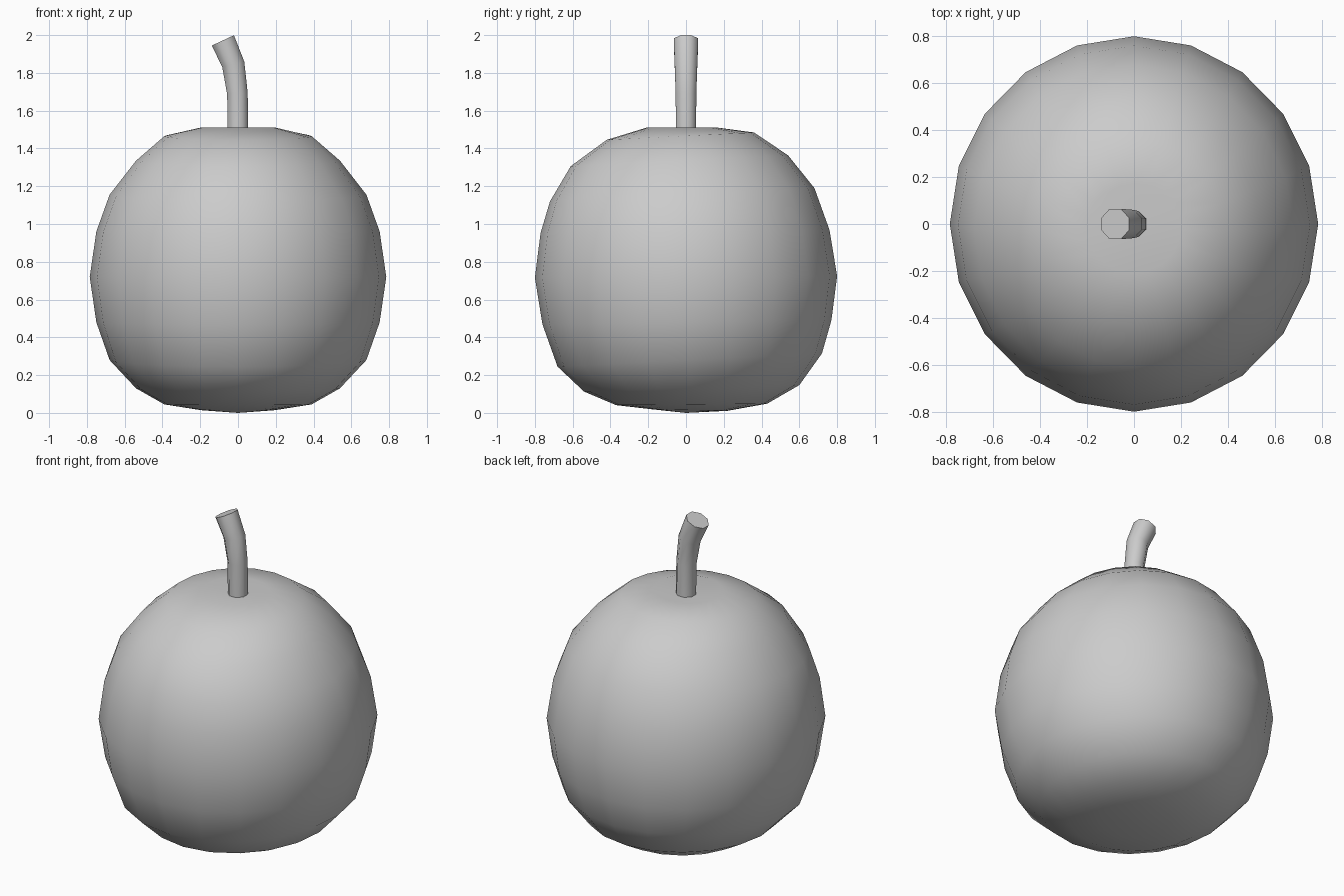
import bpy
import bmesh
from math import sin, cos, pi, radians
from mathutils import Vector

cube = bpy.data.objects.get("Cube")
if cube:
    bpy.data.objects.remove(cube)

grey = bpy.data.materials.new("plain grey")
grey.use_nodes = True
colour = (0.6, 0.6, 0.6, 1)
grey.diffuse_color = colour
grey.node_tree.nodes["Principled BSDF"].inputs["Base Color"].default_value = colour


def ring(bm, count, place, turn=0.0):
    """Add one loop of vertices, each placed from its unit circle position."""
    angles = [2 * pi * i / count + turn for i in range(count)]
    return [bm.verts.new(place(cos(a), sin(a))) for a in angles]


def bridge(bm, lower, upper):
    n = len(lower)
    for i in range(n):
        j = (i + 1) % n
        bm.faces.new((lower[i], lower[j], upper[j], upper[i]))


def finish(bm, name):
    bmesh.ops.recalc_face_normals(bm, faces=bm.faces)
    mesh = bpy.data.meshes.new(name)
    bm.to_mesh(mesh)
    bm.free()
    mesh.materials.append(grey)
    obj = bpy.data.objects.new(name, mesh)
    bpy.context.collection.objects.link(obj)
    bpy.ops.object.select_all(action="DESELECT")
    obj.select_set(True)
    bpy.context.view_layer.objects.active = obj
    bpy.ops.object.shade_smooth_by_angle(angle=radians(50))


# Fruit body: loops of (height, radius in x, radius in y, y shift, slope along y)
loops = [
    (0.015, 0.20, 0.20, 0.02, -0.02),
    (0.045, 0.39, 0.40, 0.03, 0.01),
    (0.13, 0.54, 0.57, 0.03, 0.03),
    (0.28, 0.68, 0.70, 0.02, 0.05),
    (0.48, 0.75, 0.765, 0.005, 0.015),
    (0.72, 0.785, 0.80, 0, 0.005),
    (0.96, 0.75, 0.765, -0.005, 0.01),
    (1.155, 0.68, 0.70, -0.02, 0.05),
    (1.335, 0.54, 0.575, -0.035, 0.05),
    (1.465, 0.39, 0.39, -0.03, 0.05),
    (1.51, 0.20, 0.19, -0.02, 0),
]
bm = bmesh.new()
body = [
    ring(bm, 20, lambda c, s: (rx * c, ry * s + shift, z + slope * ry * s))
    for z, rx, ry, shift, slope in loops
]
for lower, upper in zip(body, body[1:]):
    bridge(bm, lower, upper)
for rim, height in ((body[0], 0.0), (body[-1], 1.485)):
    pole = bm.verts.new((0, 0, height))
    for i, v in enumerate(rim):
        bm.faces.new((v, rim[(i + 1) % len(rim)], pole))
finish(bm, "fruit_body")

# Stem: bent eight-sided tube of (x, height, radius, lean in degrees)
path = [
    (0, 1.44, 0.058, 0),
    (-0.003, 1.69, 0.059, 4),
    (-0.025, 1.845, 0.065, 14),
    (-0.08, 1.972, 0.070, 25),
]
bm = bmesh.new()
tube = []
for x, z, r, lean in path:
    a = radians(lean)
    side = Vector((cos(a), 0, sin(a)))
    tube.append(ring(bm, 8, lambda c, s: Vector((x, r * s, z)) + side * r * c, pi / 8))
for lower, upper in zip(tube, tube[1:]):
    bridge(bm, lower, upper)
bm.faces.new(tube[0])
bm.faces.new(tube[-1])
finish(bm, "stem")
